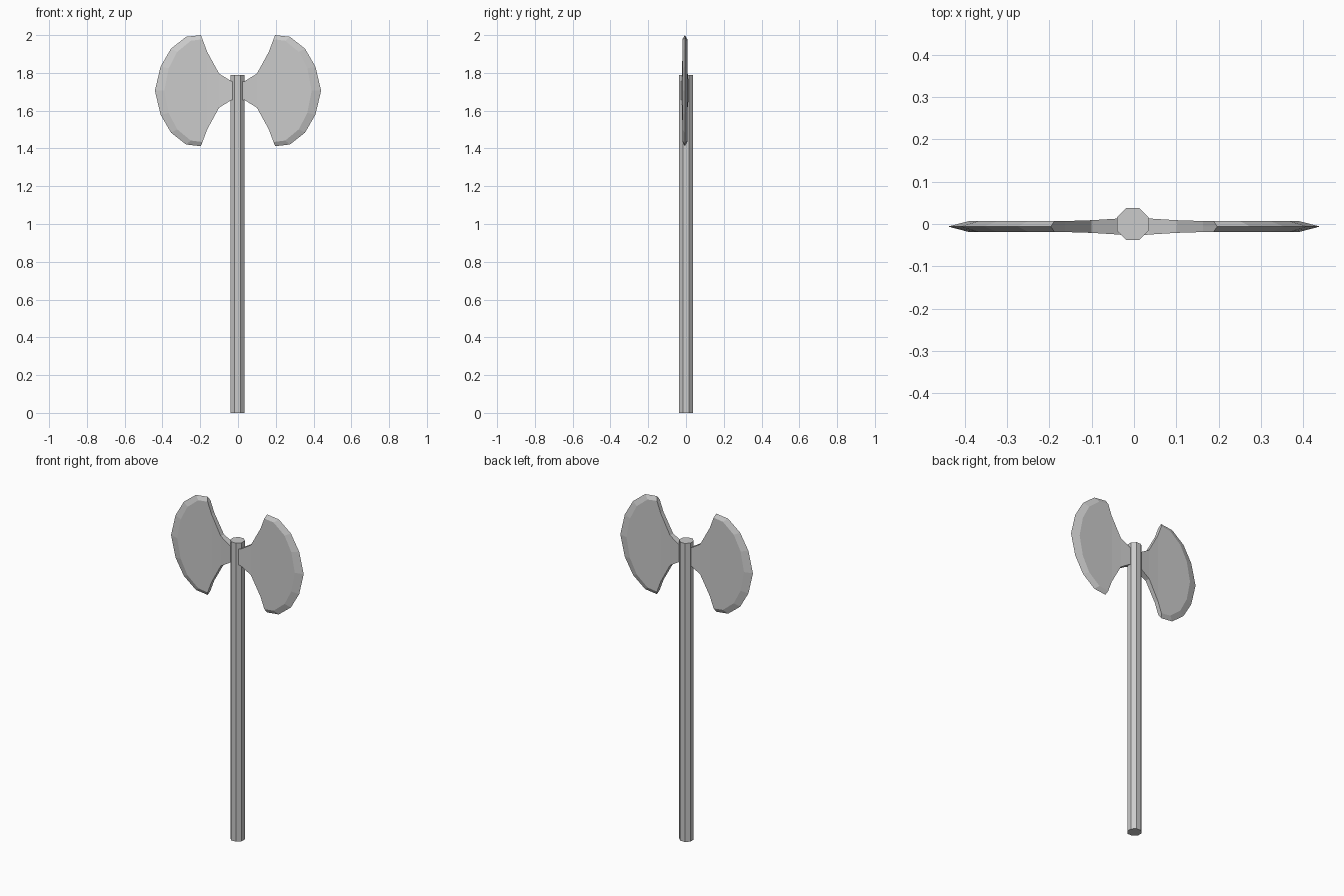
import bpy, bmesh, math

cube = bpy.data.objects.get("Cube")
if cube:
    bpy.data.objects.remove(cube, do_unlink=True)

grey = bpy.data.materials.new("plain_grey")
grey.use_nodes = True
colour = (0.6, 0.6, 0.6, 1)
grey.diffuse_color = colour
grey.node_tree.nodes["Principled BSDF"].inputs["Base Color"].default_value = colour

# Octagonal shaft with flat sides facing the axes
SHAFT_HEIGHT = 1.79
bpy.ops.mesh.primitive_cylinder_add(
    vertices=8, radius=0.0375 / math.cos(math.pi / 8), depth=SHAFT_HEIGHT,
    location=(-0.003, 0, SHAFT_HEIGHT / 2), rotation=(0, 0, math.pi / 8))
shaft = bpy.context.object
shaft.name = "shaft"
shaft.data.materials.append(grey)

# Upper half of one blade, from the shaft out to the cutting edge:
# (flat face x, half height), (rim x, half height), half thickness
STATIONS = [
    ((0, 0.045), (0, 0.045), 0.024),
    ((0.035, 0.05), (0.035, 0.05), 0.019),
    ((0.1, 0.09), (0.1, 0.09), 0.015),
    ((0.163, 0.205), (0.163, 0.205), 0.013),
    ((0.188, 0.272), (0.197, 0.294), 0.013),
    ((0.25, 0.264), (0.275, 0.285), 0.013),
    ((0.322, 0.205), (0.355, 0.222), 0.013),
    ((0.367, 0.118), (0.41, 0.127), 0.013),
    ((0.39, 0), (0.44, 0), 0.013),
]
MID_Y, MID_Z = -0.006, 1.706

bm = bmesh.new()


def half(sign):
    """Front, rim and back points of each station on one side of the middle."""
    rows = []
    for (fx, fz), (rx, rz), t in STATIONS:
        rows.append([bm.verts.new((x, MID_Y + y, MID_Z + sign * z))
                     for x, y, z in ((fx, -t, fz), (rx, 0, rz), (fx, t, fz))])
    return rows


upper, lower = half(1), half(-1)
for i in range(len(STATIONS) - 1):
    # Flat front and back faces
    for side in (0, 2):
        bm.faces.new((upper[i][side], upper[i + 1][side],
                      lower[i + 1][side], lower[i][side]))
    # Neck sides and bevels meeting at the rim
    for rows in (upper, lower):
        for k in (0, 1):
            bm.faces.new((rows[i][k], rows[i + 1][k],
                          rows[i + 1][k + 1], rows[i][k + 1]))
bmesh.ops.remove_doubles(bm, verts=bm.verts, dist=0.0005)
bmesh.ops.recalc_face_normals(bm, faces=bm.faces)

mesh = bpy.data.meshes.new("double_blade")
bm.to_mesh(mesh)
bm.free()
mesh.materials.append(grey)
blade = bpy.data.objects.new("double_blade", mesh)
bpy.context.collection.objects.link(blade)

# Matching blade on the other side of the shaft
mirror = blade.modifiers.new("mirror", "MIRROR")
mirror.use_axis[0] = True
